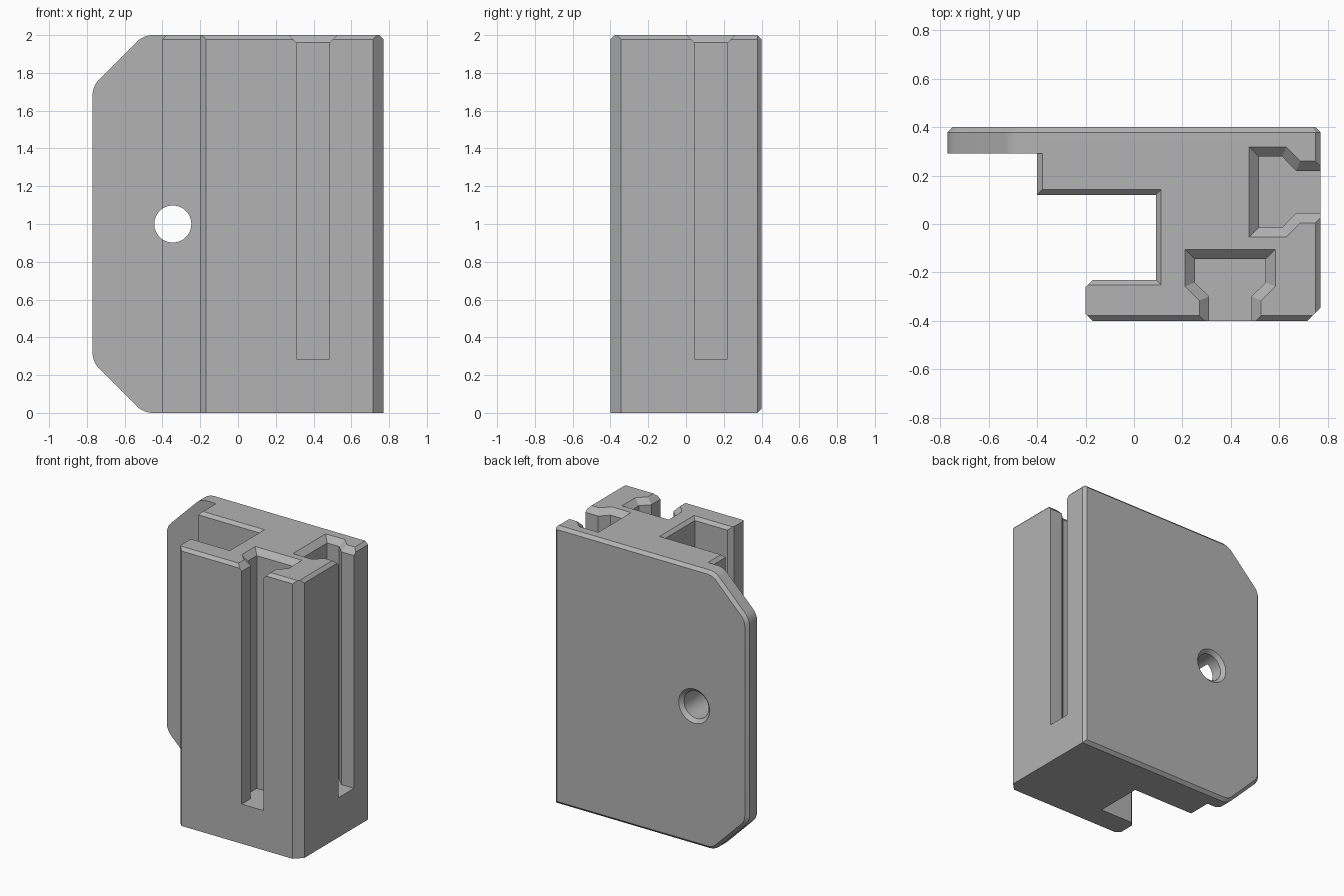
import bpy, bmesh, math
from mathutils import Vector, Matrix

cube = bpy.data.objects.get("Cube")
if cube:
    bpy.data.objects.remove(cube, do_unlink=True)

HEIGHT = 2.0
EDGE = 0.022          # small chamfer on the outer edges
SLOT_EDGE = 0.04      # lead-in chamfer of the slots

grey = bpy.data.materials.new("plain grey")
grey.use_nodes = True
grey.diffuse_color = (0.45, 0.45, 0.45, 1)
grey.node_tree.nodes["Principled BSDF"].inputs["Base Color"].default_value = grey.diffuse_color


def inset(points, amounts):
    """Move each edge of a counter-clockwise outline inward by its own amount."""
    n = len(points)
    if not isinstance(amounts, (list, tuple)):
        amounts = [amounts] * n
    lines = []
    for i in range(n):
        a, b = Vector(points[i]), Vector(points[(i + 1) % n])
        d = (b - a).normalized()
        lines.append((a + Vector((-d.y, d.x)) * amounts[i], d))
    result = []
    for i in range(n):
        (p, d), (q, e) = lines[i - 1], lines[i]
        t = (q - p).cross(e) / d.cross(e)
        result.append(p + d * t)
    return result


def loft(name, layers, matrix=Matrix()):
    """Solid through outlines stacked at (height, outline)."""
    bm = bmesh.new()
    rings = [[bm.verts.new(matrix @ Vector((p[0], p[1], z))) for p in outline]
             for z, outline in layers]
    n = len(rings[0])
    bm.faces.new(rings[0][::-1])
    bm.faces.new(rings[-1])
    for low, high in zip(rings, rings[1:]):
        for i in range(n):
            j = (i + 1) % n
            bm.faces.new((low[i], low[j], high[j], high[i]))
    bmesh.ops.recalc_face_normals(bm, faces=bm.faces)
    mesh = bpy.data.meshes.new(name)
    bm.to_mesh(mesh)
    bm.free()
    mesh.materials.append(grey)
    obj = bpy.data.objects.new(name, mesh)
    bpy.context.collection.objects.link(obj)
    return obj


def combine(target, other, operation):
    mod = target.modifiers.new(operation.lower(), 'BOOLEAN')
    mod.operation, mod.solver, mod.object = operation, 'EXACT', other
    other.hide_render = True
    bpy.context.view_layer.objects.active = target
    bpy.ops.object.modifier_apply(modifier=mod.name)
    bpy.data.objects.remove(other, do_unlink=True)


def fillet(before, corner, after, length, steps=6):
    """Rounded corner between two straight edges."""
    c = Vector(corner)
    a = c + (Vector(before) - c).normalized() * length
    b = c + (Vector(after) - c).normalized() * length
    return [a.lerp(c, k / steps).lerp(c.lerp(b, k / steps), k / steps)
            for k in range(steps + 1)]


# Clamp-shaped block: outline corners, with the top chamfer of the edge that follows
block = [
    ((-0.17, -0.40), EDGE), ((0.715, -0.40), 0), ((0.77, -0.345), EDGE),
    ((0.77, 0.34), 0), ((-0.40, 0.34), EDGE), ((-0.40, 0.12), EDGE),
    ((0.09, 0.12), EDGE), ((0.09, -0.23), EDGE), ((-0.17, -0.23), 0),
    ((-0.20, -0.26), 0), ((-0.20, -0.37), 0),
]
outline = [p for p, _ in block]
body = loft("mounting_block", [
    (0, outline), (HEIGHT - EDGE, outline),
    (HEIGHT, inset(outline, [c for _, c in block]))])

# Back plate with two clipped, rounded corners and a chamfered rear rim
low_a, low_b = (-0.77, 0.27), (-0.50, 0)
high_a, high_b = (-0.77, 1.73), (-0.50, HEIGHT)
right = 0.77
plate_outline = [(right, 0), (right, HEIGHT - EDGE), (right - EDGE, HEIGHT)]
plate_outline += fillet((0, HEIGHT), high_b, high_a, 0.05)
plate_outline += fillet(high_b, high_a, low_a, 0.05)
plate_outline += fillet(high_a, low_a, low_b, 0.05)
plate_outline += fillet(low_a, low_b, (0, 0), 0.05)
# Outline plane (x, z) extruded along y
upright = Matrix(((1, 0, 0), (0, 0, 1), (0, 1, 0))).to_4x4()
plate = loft("back_plate", [
    (0.29, plate_outline), (0.40 - EDGE, plate_outline),
    (0.40, inset(plate_outline, EDGE))], upright)
combine(body, plate, 'UNION')

# Two identical keyhole slots, open at the top and at the outer face
half = [(0.0875, -0.2), (0.0875, 0.101), (0.146, 0.159), (0.146, 0.255)]
slot = half + [(-x, y) for x, y in reversed(half)]
wide = inset(slot, -SLOT_EDGE)
wider = inset(slot, -SLOT_EDGE - 0.02)
slots = [
    Matrix.Translation((0.397, -0.40, 0)),
    Matrix.Translation((0.77, 0.132, 0)) @ Matrix.Rotation(math.pi / 2, 4, 'Z'),
]
for place in slots:
    cutter = loft("slot_cutter", [
        (0.285, slot), (HEIGHT - SLOT_EDGE, slot),
        (HEIGHT, wide), (HEIGHT + 0.02, wider)], place)
    combine(body, cutter, 'DIFFERENCE')

# Screw hole with a countersunk rear rim


def circle(radius, sides=48):
    return [(-0.345 + radius * math.cos(math.tau * k / sides),
             1 + radius * math.sin(math.tau * k / sides)) for k in range(sides)]


hole = loft("hole_cutter", [
    (0, circle(0.098)), (0.375, circle(0.098)),
    (0.40, circle(0.123)), (0.42, circle(0.143))], upright)
combine(body, hole, 'DIFFERENCE')

# Smooth only the gentle curves
bpy.ops.object.select_all(action='DESELECT')
body.select_set(True)
bpy.context.view_layer.objects.active = body
bpy.ops.object.shade_smooth_by_angle(angle=math.radians(20))
